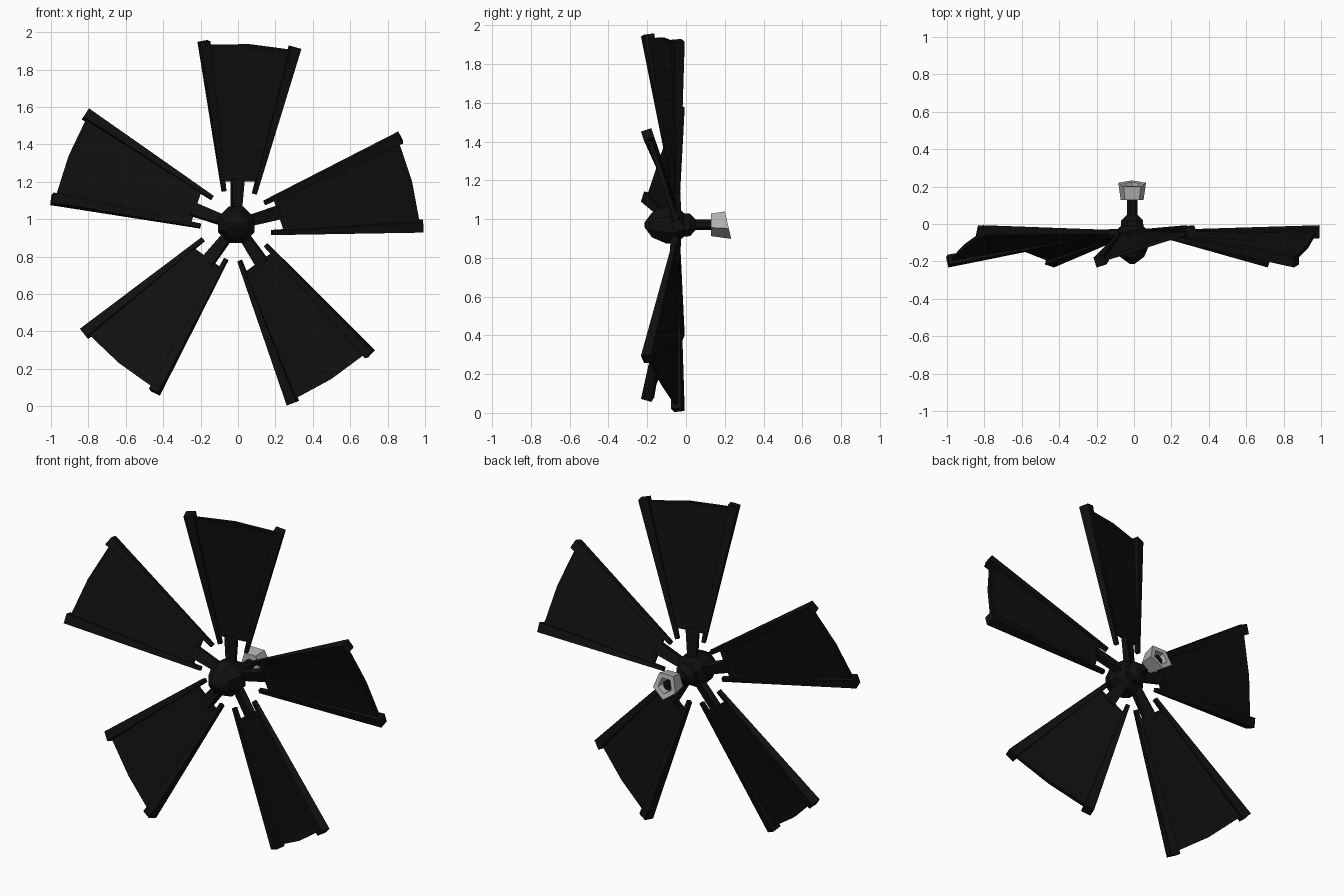
import bpy, bmesh, math
from mathutils import Vector, Matrix

cube = bpy.data.objects.get("Cube")
if cube:
    bpy.data.objects.remove(cube)

HUB = Vector((-0.01, 0, 0.97))


def material(name, rgb):
    mat = bpy.data.materials.new(name)
    mat.use_nodes = True
    mat.diffuse_color = (*rgb, 1)
    mat.node_tree.nodes["Principled BSDF"].inputs["Base Color"].default_value = (*rgb, 1)
    return mat


BLACK = material("soft black", (0.005, 0.005, 0.005))
GREY = material("light grey", (0.45, 0.45, 0.45))


def finish(name, bm, mat, location=HUB, turn=0):
    bmesh.ops.recalc_face_normals(bm, faces=bm.faces)
    mesh = bpy.data.meshes.new(name)
    bm.to_mesh(mesh)
    bm.free()
    mesh.materials.append(mat)
    obj = bpy.data.objects.new(name, mesh)
    obj.location = location
    obj.rotation_euler.y = turn
    bpy.context.collection.objects.link(obj)
    return obj


def skin(bm, rings, caps=True):
    """Join rings of points into a tube, optionally with end faces."""
    loops = [[bm.verts.new(p) for p in ring] for ring in rings]
    n = len(loops[0])
    for a, b in zip(loops, loops[1:]):
        for i in range(n):
            j = (i + 1) % n
            bm.faces.new((a[i], a[j], b[j], b[i]))
    if caps:
        bm.faces.new(loops[0])
        bm.faces.new(loops[-1])
    return loops


def ring(sides, radius, y, start=0, slope=0):
    """Regular polygon around the y axis; slope leans it with height."""
    pts = []
    for i in range(sides):
        a = start + math.tau * i / sides
        z = radius * math.sin(a)
        pts.append(Vector((radius * math.cos(a), y + slope * z, z)))
    return pts


# Pitch of the blades around their radial axis
PITCH = Matrix.Rotation(math.radians(18), 3, 'Z')


def beam(name, start, end, half_start, half_end, turn):
    """Tapered four-sided bar, pitched like the blade."""
    bm = bmesh.new()
    axis = (Vector(end) - Vector(start)).normalized()
    side = PITCH @ Vector((1, 0, 0))
    side = (side - axis * side.dot(axis)).normalized()
    depth = axis.cross(side)
    rings = []
    for p, (w, d) in ((start, half_start), (end, half_end)):
        rings.append([Vector(p) + side * w * sx + depth * d * sy
                      for sx, sy in ((-1, -1), (1, -1), (1, 1), (-1, 1))])
    skin(bm, rings)
    return finish(name, bm, BLACK, turn=turn)


# Bar ends: the leading bar swings forward, the trailing bar stays back
LEAD = Vector((-0.065, -0.06, 0.18)), Vector((-0.172, -0.198, 0.98))
TRAIL = Vector((0.097, -0.045, 0.165)), Vector((0.315, -0.042, 0.95))


def sail(turn):
    bm = bmesh.new()
    lead_in, lead_out = LEAD[0].lerp(LEAD[1], 0.065), LEAD[0].lerp(LEAD[1], 0.98)
    trail_in, trail_out = TRAIL[0].lerp(TRAIL[1], 0.085), TRAIL[0].lerp(TRAIL[1], 0.98)
    crown = (lead_out + trail_out) / 2
    crown.z = 0.966
    hem = (lead_in + trail_in) / 2
    thick = PITCH @ Vector((0, 0.01, 0))
    outline = [lead_in, lead_out, crown, trail_out, trail_in, hem]
    front, back = [[bm.verts.new(p + thick * s) for p in outline] for s in (-1, 1)]
    panels = []
    for loop in (front, back):
        a, b, c, d, e, f = loop
        panels.append([bm.faces.new((a, b, c, f)), bm.faces.new((f, c, d, e))])
    for i in range(6):
        j = (i + 1) % 6
        bm.faces.new((front[i], front[j], back[j], back[i]))
    bmesh.ops.recalc_face_normals(bm, faces=bm.faces)
    # recessed panel inside a narrow border
    for faces in panels:
        bmesh.ops.inset_region(bm, faces=faces, thickness=0.035, depth=-0.004)
    finish("sail", bm, BLACK, turn=turn)


# Five blades, each with a sail, two edge bars and a spoke
for k in range(5):
    turn = math.tau * k / 5
    sail(turn)
    beam("leading_bar", *LEAD, (0.011, 0.011), (0.028, 0.028), turn)
    beam("trailing_bar", *TRAIL, (0.011, 0.011), (0.028, 0.028), turn)
    beam("spoke", (0, -0.05, 0.05), (0.008, -0.06, 0.25),
         (0.024, 0.02), (0.036, 0.016), turn)

# Faceted hub with a pointed nose and a collar at the back
profile = [(0.012, -0.215), (0.07, -0.175), (0.105, -0.10), (0.10, -0.045),
           (0.065, -0.01), (0.063, 0.02), (0.03, 0.05)]
bm = bmesh.new()
skin(bm, [ring(8, r, y, math.pi / 8) for r, y in profile])
finish("hub", bm, BLACK)

# Axle running back into the end cap
bm = bmesh.new()
skin(bm, [ring(8, 0.03, y, math.pi / 8) for y in (0.04, 0.19)])
finish("axle", bm, BLACK)

# Five-sided end cap with a slanted, hollow back
start = math.radians(54)
bm = bmesh.new()
loops = skin(bm, [ring(5, 0.064, 0.128, start),
                  ring(5, 0.078, 0.215, start, -0.23),
                  ring(5, 0.046, 0.213, start, -0.23),
                  ring(5, 0.042, 0.175, start)])
finish("end_cap", bm, GREY, HUB + Vector((0, 0, 0.006)))
